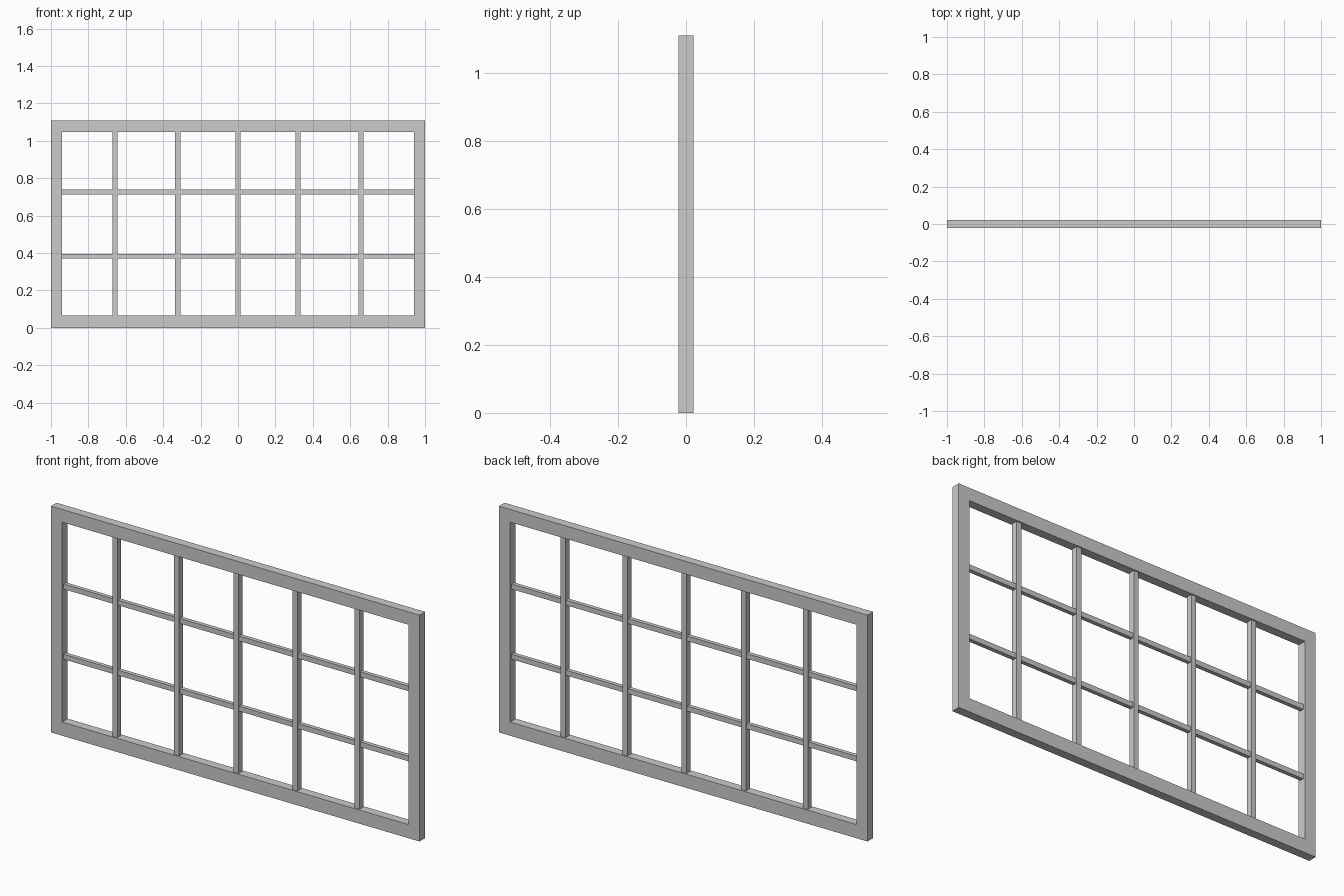
import bpy, bmesh

if "Cube" in bpy.data.objects:
    bpy.data.objects.remove(bpy.data.objects["Cube"])

W, H, D = 1.0, 1.11, 0.043      # half width, height, depth
IX, Z0, Z1 = 0.94, 0.067, 1.047  # inner opening


def box(name, x0, x1, z0, z1, depth):
    bpy.ops.mesh.primitive_cube_add(size=1, location=((x0 + x1) / 2, 0, (z0 + z1) / 2))
    ob = bpy.context.object
    ob.name = name
    ob.scale = (x1 - x0, depth, z1 - z0)
    bpy.ops.object.transform_apply(location=False, rotation=False, scale=True)
    return ob


# Outer frame: one rectangular ring, extruded through its depth
bm = bmesh.new()
outer = [(-W, 0), (W, 0), (W, H), (-W, H)]
inner = [(-IX, Z0), (IX, Z0), (IX, Z1), (-IX, Z1)]
rings = [[bm.verts.new((x, y, z)) for x, z in loop]
         for loop, y in ((outer, -D / 2), (inner, -D / 2), (inner, D / 2), (outer, D / 2))]
for a, b in zip(rings, rings[1:] + rings[:1]):
    for i in range(4):
        j = (i + 1) % 4
        bm.faces.new((a[i], a[j], b[j], b[i]))
bmesh.ops.recalc_face_normals(bm, faces=bm.faces)
mesh = bpy.data.meshes.new("window_frame")
bm.to_mesh(mesh)
bm.free()
bpy.context.collection.objects.link(bpy.data.objects.new("window_frame", mesh))

# Vertical glazing bars
for x in (-0.658, -0.322, 0, 0.32, 0.657):
    box("vertical_bar", x - 0.0135, x + 0.0135, Z0, Z1, 0.03)

# Thinner horizontal glazing bars
for z in (0.383, 0.727):
    box("horizontal_bar", -IX, IX, z - 0.0125, z + 0.0125, 0.02)
